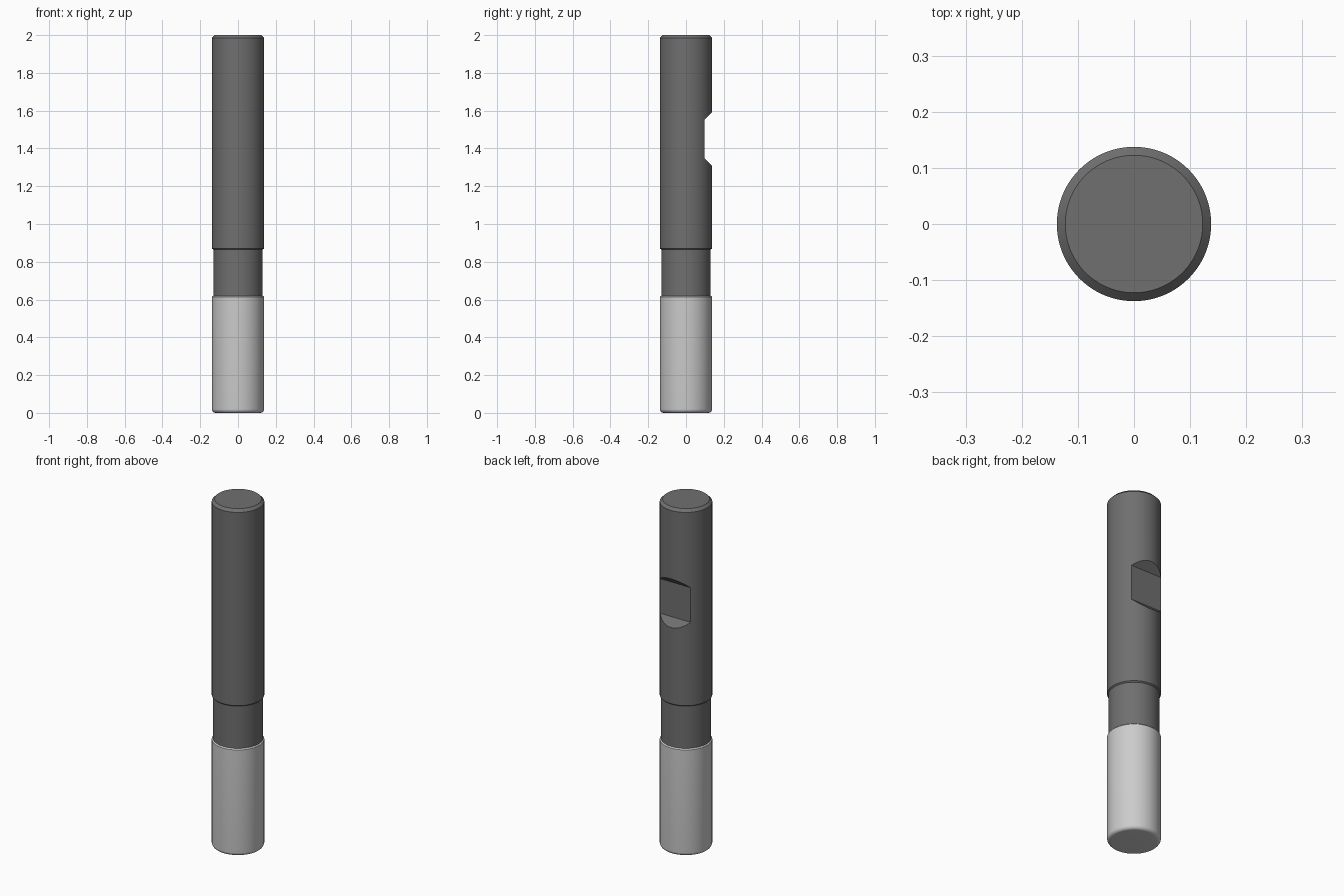
import bpy, bmesh, math

if "Cube" in bpy.data.objects:
    bpy.data.objects.remove(bpy.data.objects["Cube"])

R, NECK = 0.1375, 0.131
SEGS = 96


def material(name, v):
    m = bpy.data.materials.new(name)
    m.diffuse_color = (v, v, v, 1)
    m.use_nodes = True
    m.node_tree.nodes["Principled BSDF"].inputs["Base Color"].default_value = m.diffuse_color
    return m


def add_object(name, bm, mat=None):
    bmesh.ops.recalc_face_normals(bm, faces=bm.faces)
    me = bpy.data.meshes.new(name)
    bm.to_mesh(me)
    bm.free()
    ob = bpy.data.objects.new(name, me)
    bpy.context.collection.objects.link(ob)
    if mat:
        me.materials.append(mat)
    return ob


def lathe(name, profile, mat, cap_bottom=True, cap_top=True):
    """Revolve (radius, z) points about the z axis."""
    bm = bmesh.new()
    rings = [[bm.verts.new((r * math.cos(2 * math.pi * i / SEGS),
                            r * math.sin(2 * math.pi * i / SEGS), z))
              for i in range(SEGS)] for r, z in profile]
    for a, b in zip(rings, rings[1:]):
        for i in range(SEGS):
            j = (i + 1) % SEGS
            bm.faces.new((a[i], a[j], b[j], b[i]))
    if cap_bottom:
        bm.faces.new(rings[0][::-1])
    if cap_top:
        bm.faces.new(rings[-1])
    return add_object(name, bm, mat)


def smooth(ob, degrees):
    bpy.ops.object.select_all(action='DESELECT')
    ob.select_set(True)
    bpy.context.view_layer.objects.active = ob
    bpy.ops.object.shade_smooth_by_angle(angle=math.radians(degrees))


dark = material("dark_grey", 0.16)
light = material("light_grey", 0.55)

# Cutting end: rounded bottom corner, small chamfer down to the neck
fillet = 0.02
corner = [(R - fillet + fillet * math.sin(a), fillet - fillet * math.cos(a))
          for a in (math.pi / 2 * k / 8 for k in range(9))]
cutting_end = lathe("cutting_end", corner + [(R, 0.614), (NECK, 0.62)],
                    light, cap_top=False)

# Shank: relieved neck, full-diameter grip, chamfered top
shank = lathe("shank", [(NECK, 0.62), (NECK, 0.864), (R, 0.87),
                        (R, 1.985), (0.1225, 2.0)], dark)

# Clamping flat with 45 degree ends, cut into the back of the shank
bm = bmesh.new()
profile = [(0.097, 1.35), (0.197, 1.25), (0.197, 1.65), (0.097, 1.55)]
face = bm.faces.new([bm.verts.new((-0.2, y, z)) for y, z in profile])
ext = bmesh.ops.extrude_face_region(bm, geom=[face])
bmesh.ops.translate(bm, vec=(0.4, 0, 0),
                    verts=[v for v in ext["geom"] if isinstance(v, bmesh.types.BMVert)])
cutter = add_object("flat_cutter", bm, dark)
cutter.hide_render = True
cutter.hide_set(True)

smooth(cutting_end, 30)
smooth(shank, 30)
cut = shank.modifiers.new("clamping_flat", 'BOOLEAN')
cut.operation = 'DIFFERENCE'
cut.solver = 'EXACT'
cut.object = cutter

# Bake the cut, remove the hidden joint face and re-shade
bpy.context.view_layer.objects.active = shank
bpy.ops.object.modifier_apply(modifier=cut.name)
bpy.data.objects.remove(cutter)
bm = bmesh.new()
bm.from_mesh(shank.data)
bmesh.ops.delete(bm, context='FACES_ONLY', geom=[
    f for f in bm.faces if all(abs(v.co.z - 0.62) < 1e-4 for v in f.verts)])
bm.to_mesh(shank.data)
bm.free()
smooth(shank, 30)
